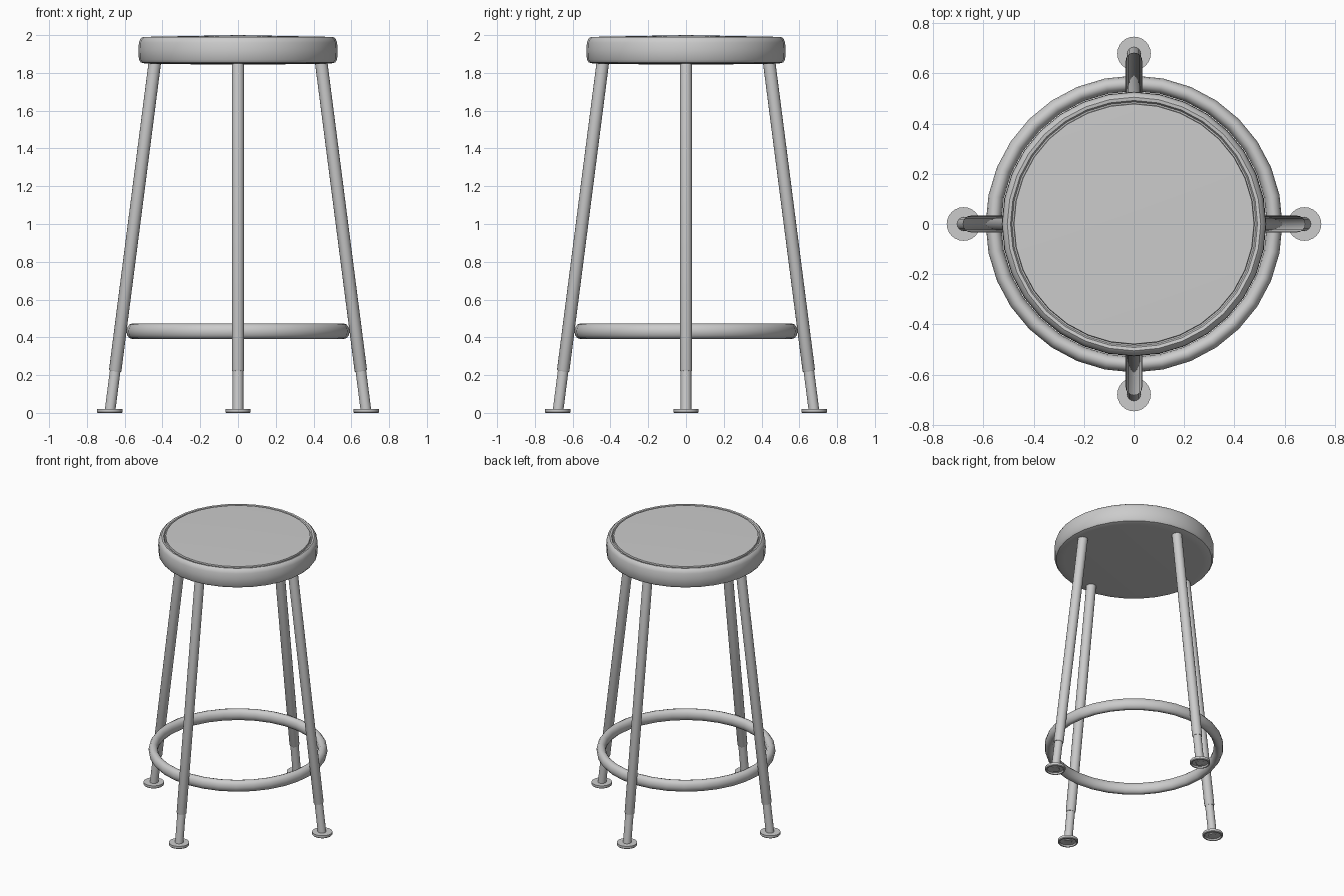
import bpy, bmesh, math
from mathutils import Vector, Matrix

if "Cube" in bpy.data.objects:
    bpy.data.objects.remove(bpy.data.objects["Cube"])

SLOPE = 0.1286   # outward splay of a leg per unit of height
FOOT_R = 0.679   # distance of each foot from the centre


def lathe(name, profile, steps, matrix=Matrix(), closed=False, angle=35):
    """Turn an (r, z) profile around z, then place it with matrix."""
    bm = bmesh.new()
    verts = [bm.verts.new((r, 0, z)) for r, z in profile]
    pairs = list(zip(verts, verts[1:]))
    if closed:
        pairs.append((verts[-1], verts[0]))
    edges = [bm.edges.new(p) for p in pairs]
    bmesh.ops.spin(bm, geom=verts + edges, axis=(0, 0, 1), cent=(0, 0, 0),
                   angle=math.tau, steps=steps)
    bmesh.ops.remove_doubles(bm, verts=bm.verts, dist=1e-5)
    bmesh.ops.recalc_face_normals(bm, faces=bm.faces)
    bm.transform(matrix)
    mesh = bpy.data.meshes.new(name)
    bm.to_mesh(mesh)
    bm.free()
    obj = bpy.data.objects.new(name, mesh)
    bpy.context.collection.objects.link(obj)
    bpy.ops.object.select_all(action='DESELECT')
    obj.select_set(True)
    bpy.context.view_layer.objects.active = obj
    bpy.ops.object.shade_smooth_by_angle(angle=math.radians(angle))
    return obj


# Seat pan with rounded rim and a groove around the inset top
lathe("seat", [(0, 1.843), (0.46, 1.848), (0.495, 1.85), (0.515, 1.856),
               (0.525, 1.87), (0.527, 1.92), (0.525, 1.96), (0.517, 1.98),
               (0.505, 1.99), (0.492, 1.988), (0.486, 1.978),
               (0.48, 1.978), (0.478, 1.991), (0, 2.0)], 32)

# Foot ring with a slightly flattened tube
ring = [(0.56 + 0.031 * math.cos(math.tau * i / 12),
         0.432 + 0.041 * math.sin(math.tau * i / 12)) for i in range(12)]
lathe("foot_ring", ring, 32, closed=True, angle=50)

# Four splayed legs, each with an upper tube, lower tube and foot disc
axis = Vector((-SLOPE, 0, 1))
tilt = Vector((0, 0, 1)).rotation_difference(axis).to_matrix().to_4x4()
stretch = axis.length
for i, side in enumerate(("right", "back", "left", "front")):
    turn = Matrix.Rotation(i * math.pi / 2, 4, 'Z')
    base = turn @ Matrix.Translation((FOOT_R, 0, 0))
    low, high = 0.22 * stretch, 1.86 * stretch
    lathe(side + "_leg", [(0, low), (0.03, low), (0.033, low + 0.006),
                          (0.033, high), (0, high)], 16, base @ tilt)
    lathe(side + "_leg_extension", [(0, 0.006), (0.028, 0.006),
                                    (0.028, 0.26), (0, 0.26)], 16, base @ tilt)
    # Foot disc with a shallow hollow underneath
    lathe(side + "_foot", [(0, 0.01), (0.052, 0.01), (0.056, 0), (0.064, 0),
                           (0.067, 0.004), (0.067, 0.02), (0, 0.02)], 24, base)
